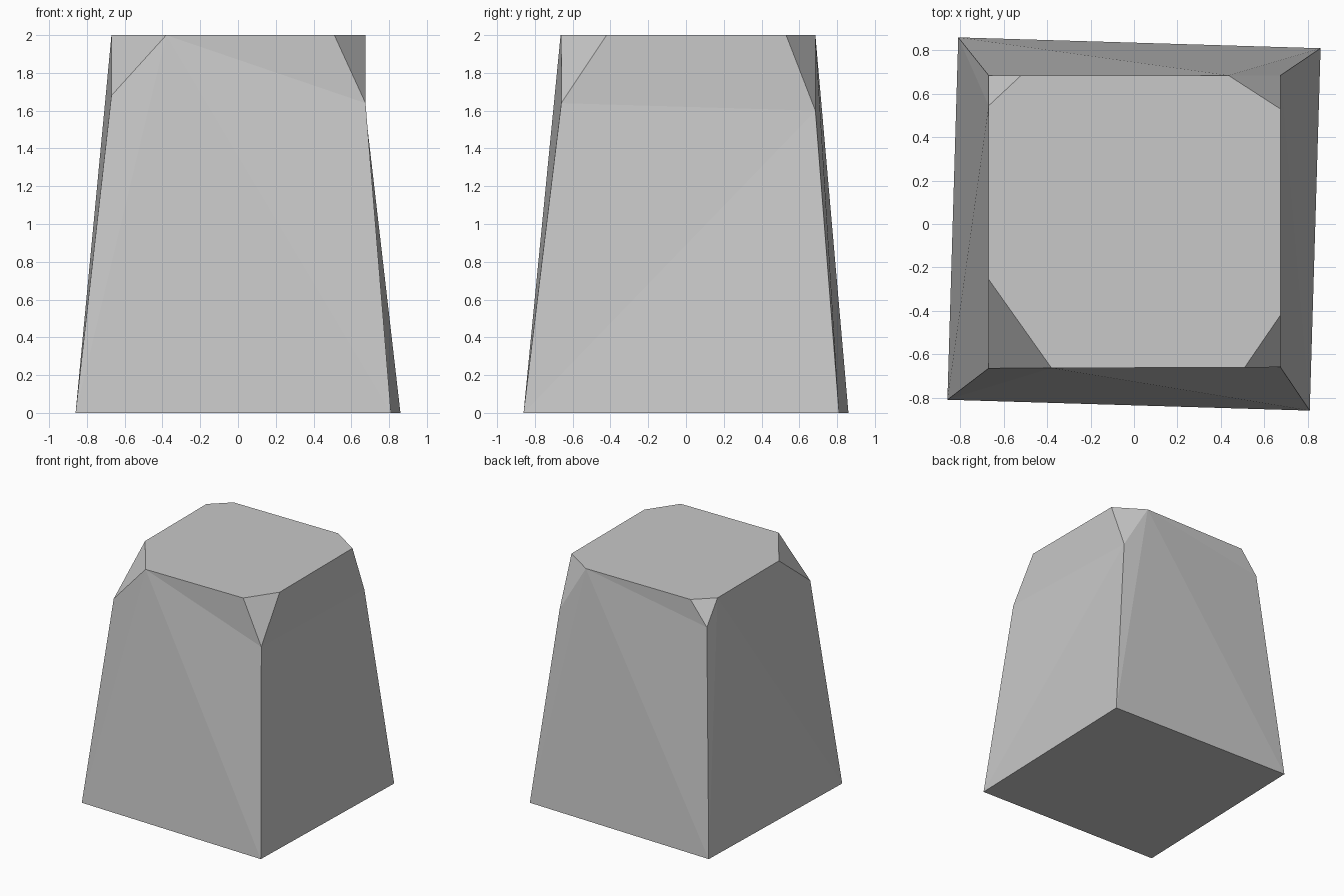
import bpy
import bmesh
from mathutils import Vector

old = bpy.data.objects.get("Cube")
if old:
    bpy.data.objects.remove(old, do_unlink=True)

HEIGHT = 2.0
# Corners, counter-clockwise from above:
# foot xy, shoulder xy, shoulder height, chip length towards previous and next corner
CORNERS = [
    ((-0.86, -0.81), (-0.67, -0.665), 1.68, 0.41, 0.29),
    ((0.81, -0.86), (0.675, -0.66), 1.64, 0.165, 0.24),
    ((0.86, 0.81), (0.675, 0.685), 1.60, 0.155, 0.24),
    ((-0.81, 0.86), (-0.67, 0.685), 1.81, 0.15, 0.14),
]
COUNT = len(CORNERS)

grey = bpy.data.materials.new("light grey stone")
grey.use_nodes = True
colour = (0.58, 0.58, 0.58, 1.0)
grey.diffuse_color = colour
grey.node_tree.nodes["Principled BSDF"].inputs["Base Color"].default_value = colour

bm = bmesh.new()


def shoulder(i):
    """Unchipped top corner."""
    return Vector((*CORNERS[i % COUNT][1], HEIGHT))


def chip_point(i, step, length):
    """Point on the top rim, a given length from a corner."""
    start = shoulder(i)
    return start + (shoulder(i + step) - start).normalized() * length


feet, lows, prevs, nexts = [], [], [], []
for i, (foot, top, low, chip_prev, chip_next) in enumerate(CORNERS):
    feet.append(bm.verts.new((*foot, 0)))
    lows.append(bm.verts.new((*top, low)))
    prevs.append(bm.verts.new(chip_point(i, -1, chip_prev)))
    nexts.append(bm.verts.new(chip_point(i, 1, chip_next)))

# Chipped corners and tapering sides
for i in range(COUNT):
    j = (i + 1) % COUNT
    bm.faces.new((lows[i], nexts[i], prevs[i]))
    ring = [nexts[i], lows[i], feet[i], feet[j], lows[j], prevs[j]]
    if i == 1:  # this side folds from its far shoulder
        ring = ring[4:] + ring[:4]
    for a, b in zip(ring[1:], ring[2:]):
        bm.faces.new((ring[0], a, b))

# Top and underside
bm.faces.new([v for pair in zip(prevs, nexts) for v in pair])
bm.faces.new(feet[::-1])
bmesh.ops.recalc_face_normals(bm, faces=bm.faces)

mesh = bpy.data.meshes.new("chipped_block")
bm.to_mesh(mesh)
bm.free()
mesh.materials.append(grey)
block = bpy.data.objects.new("chipped_block", mesh)
bpy.context.collection.objects.link(block)
